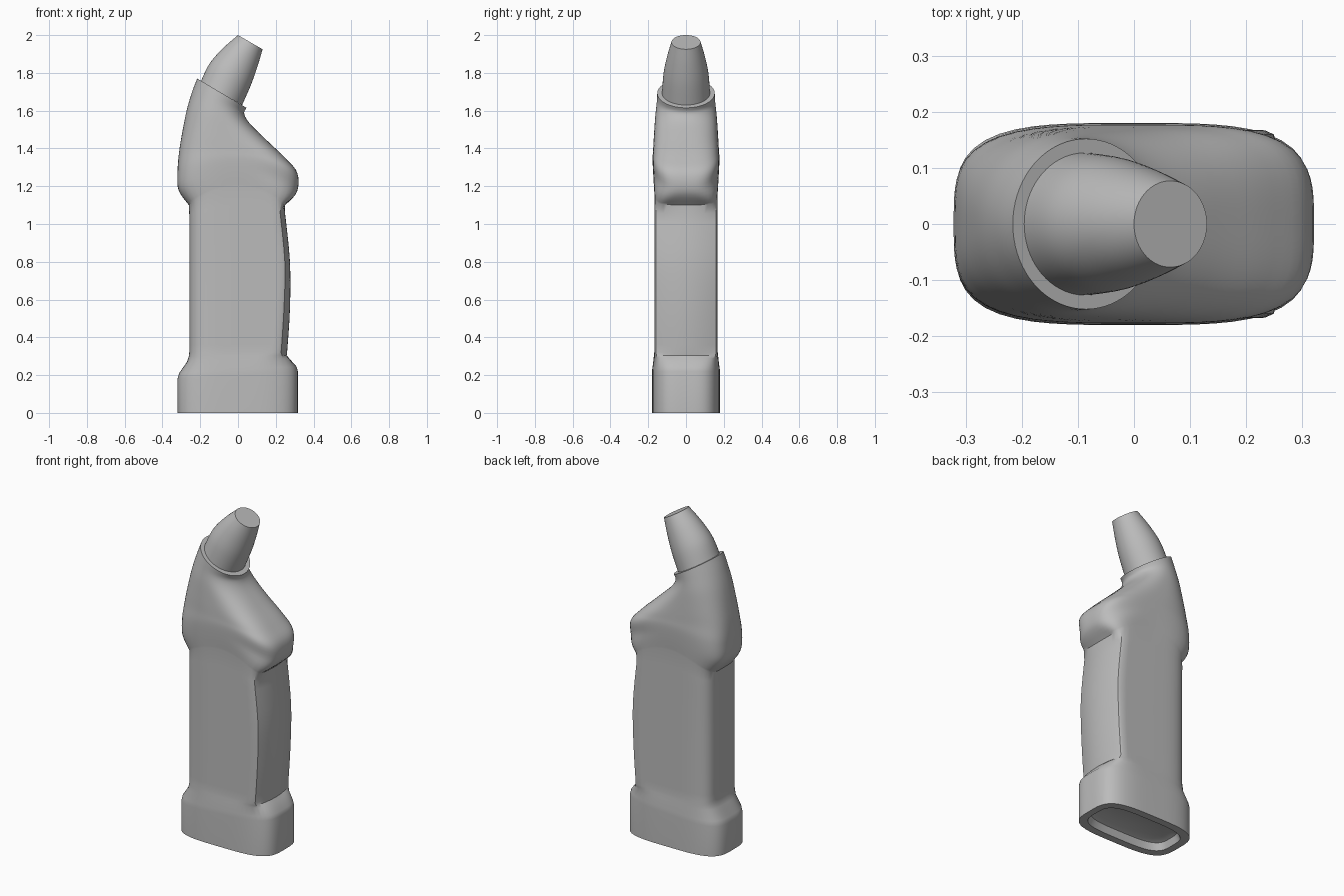
import bpy, bmesh, math
from mathutils import Vector

cube = bpy.data.objects.get("Cube")
if cube:
    bpy.data.objects.remove(cube, do_unlink=True)

SEGMENTS = 72

grey = bpy.data.materials.new("plain grey")
grey.use_nodes = True
colour = (0.5, 0.5, 0.5, 1)
grey.diffuse_color = colour
grey.node_tree.nodes["Principled BSDF"].inputs["Base Color"].default_value = colour


def section(left_x, left_z, right_x, right_z, half_y, n_left, n_right, arch, bow):
    """Rounded-box ring spanning two silhouette points; bow bulges the right end."""
    mid, half = (left_x + right_x) / 2, (right_x - left_x) / 2
    points = []
    for i in range(SEGMENTS):
        t = math.tau * i / SEGMENTS
        c, s = math.cos(t), math.sin(t)
        n = n_right if c > 0 else n_left
        r = (abs(c) ** n + abs(s) ** n) ** (-1 / n)
        u, v = c * r, s * r
        x = mid + half * u
        if u > 0:
            x = min(x, right_x - bow * v * v)
        u = (x - mid) / half
        z = left_z + (right_z - left_z) * (u + 1) / 2 + arch * (1 - u * u)
        points.append(Vector((x, half_y * v, z)))
    return points


def smooth_rows(rows, steps):
    """Catmull-Rom interpolation between section rows."""
    out = []
    for i in range(len(rows) - 1):
        p = [rows[max(0, min(len(rows) - 1, i + k))] for k in (-1, 0, 1, 2)]
        for j in range(steps):
            t = j / steps
            out.append([b + (c - a) * t / 2 + (2 * a - 5 * b + 4 * c - d) * t * t / 2
                        + (3 * b - a - 3 * c + d) * t ** 3 / 2
                        for a, b, c, d in zip(*p)])
    return out + [rows[-1]]


def loft(name, rows):
    bm = bmesh.new()
    rings = [[bm.verts.new(p) for p in section(*row)] for row in rows]
    for low, high in zip(rings, rings[1:]):
        for i in range(SEGMENTS):
            j = (i + 1) % SEGMENTS
            bm.faces.new((low[i], low[j], high[j], high[i]))
    bm.faces.new(rings[0][::-1])
    bm.faces.new(rings[-1])
    bmesh.ops.recalc_face_normals(bm, faces=bm.faces)
    mesh = bpy.data.meshes.new(name)
    bm.to_mesh(mesh)
    bm.free()
    obj = bpy.data.objects.new(name, mesh)
    bpy.context.collection.objects.link(obj)
    mesh.materials.append(grey)
    bpy.ops.object.select_all(action="DESELECT")
    obj.select_set(True)
    bpy.context.view_layer.objects.active = obj
    bpy.ops.object.shade_smooth_by_angle(angle=math.radians(32))
    return obj


# Recessed underside and flared foot
foot = [
    (-.23, .05, .23, .05, .095, 3.5, 3.5, 0, 0),
    (-.26, .04, .26, .04, .12, 3.6, 3.6, 0, 0),
    (-.275, 0, .275, 0, .135, 3.7, 3.7, 0, 0),
    (-.32, 0, .317, 0, .18, 3.7, 3.7, 0, 0),
]
foot_top = [
    (-.32, .18, .317, .22, .18, 3.7, 3.7, 0, 0),
    (-.312, .21, .31, .245, .179, 3.7, 3.7, 0, 0),
    (-.27, .27, .27, .29, .172, 4, 5, 0, 0),
    (-.26, .3, .258, .305, .17, 4.5, 8, 0, .03),
]
# Handle with a bowed, creased grip on its right end
grip = [
    (-.258, .32, .26, .32, .168, 4.5, 14, 0, .035),
    (-.258, .55, .275, .55, .168, 4.5, 14, 0, .035),
    (-.258, .8, .275, .8, .168, 4.5, 14, 0, .03),
    (-.258, 1.05, .25, 1.05, .168, 4.5, 14, .05, .03),
]
# Shoulder sweeping back into the tilted collar
shoulder = [
    (-.26, 1.1, .25, 1.1, .168, 4.3, 8, .1, .01),
    (-.315, 1.18, .312, 1.17, .174, 3.7, 3.7, .1, 0),
    (-.32, 1.28, .314, 1.27, .177, 3.5, 3.7, .07, 0),
    (-.312, 1.38, .25, 1.35, .174, 3, 3.5, .03, 0),
    (-.296, 1.48, .145, 1.45, .17, 2.6, 3, 0, 0),
    (-.272, 1.6, .06, 1.535, .163, 2.2, 2.4, 0, 0),
    (-.243, 1.7, .033, 1.585, .155, 2, 2, 0, 0),
    (-.216, 1.77, .045, 1.615, .152, 2, 2, 0, 0),
]
loft("bottle_body", foot + foot_top + smooth_rows(grip, 4) + smooth_rows(shoulder, 5))

# Tapered nozzle
nozzle = [
    (-.197, 1.755, .022, 1.63, .127, 2, 2, 0, 0),
    (-.15, 1.85, .07, 1.74, .119, 2, 2, 0, 0),
    (-.08, 1.93, .105, 1.84, .1, 2, 2, 0, 0),
    (0, 2, .13, 1.925, .077, 2, 2, 0, 0),
]
loft("nozzle", smooth_rows(nozzle, 6))
